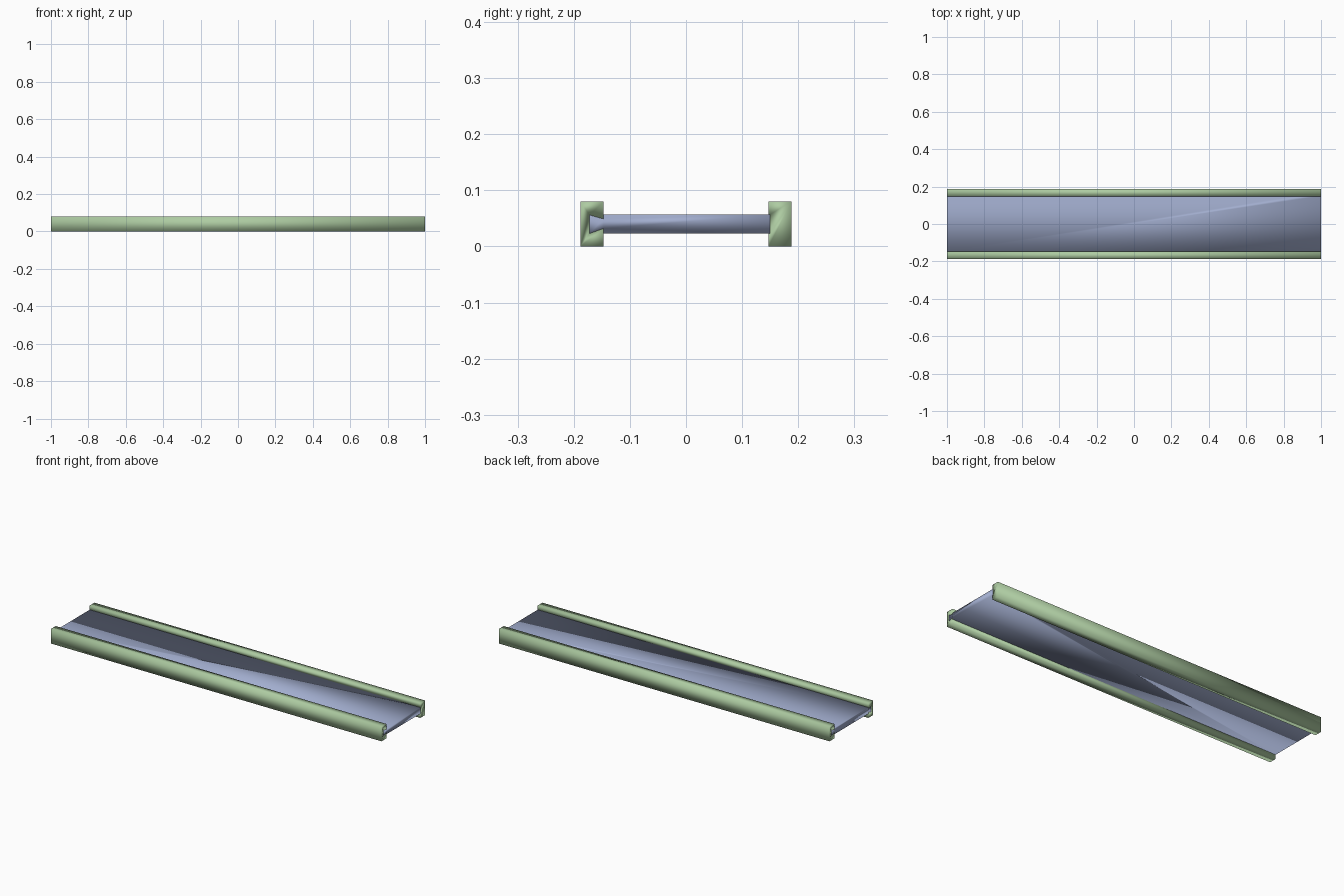
import bpy, bmesh

if "Cube" in bpy.data.objects:
    bpy.data.objects.remove(bpy.data.objects["Cube"])

def material(name, color):
    m = bpy.data.materials.new(name)
    m.diffuse_color = color
    m.use_nodes = True
    m.node_tree.nodes["Principled BSDF"].inputs["Base Color"].default_value = m.diffuse_color
    return m

GREEN = material("rail_green", (0.42, 0.60, 0.36, 1))
BLUE = material("panel_blue", (0.36, 0.42, 0.62, 1))

def prism(name, profile, x0, x1, mat=None):
    """Extrude a (y, z) profile along x."""
    bm = bmesh.new()
    face = bm.faces.new([bm.verts.new((x0, y, z)) for y, z in profile])
    ext = bmesh.ops.extrude_face_region(bm, geom=[face])["geom"]
    bmesh.ops.translate(bm, vec=(x1 - x0, 0, 0),
                        verts=[v for v in ext if isinstance(v, bmesh.types.BMVert)])
    bmesh.ops.recalc_face_normals(bm, faces=bm.faces)
    mesh = bpy.data.meshes.new(name)
    bm.to_mesh(mesh)
    bm.free()
    ob = bpy.data.objects.new(name, mesh)
    bpy.context.collection.objects.link(ob)
    if mat:
        mesh.materials.append(mat)
    return ob

def boolean(ob, other, operation):
    mod = ob.modifiers.new(operation.lower(), "BOOLEAN")
    mod.object, mod.operation, mod.solver = other, operation, "EXACT"
    bpy.context.view_layer.objects.active = ob
    bpy.ops.object.modifier_apply(modifier=mod.name)
    bpy.data.objects.remove(other)

IN, OUT, TIP, TOP = 0.147, 0.188, 0.172, 0.08   # rail faces, tail tip, rail height
LO, HI = 0.023, 0.057                            # panel underside and top
STOP = 0.84                                      # end of the stopped dovetail

def box(y0, y1, z0, z1):
    return [(y0, z0), (y1, z0), (y1, z1), (y0, z1)]

def tail(side, root=IN):
    return [(side * root, 0.032), (side * TIP, LO), (side * TIP, HI - 0.001), (side * root, 0.049)]

# panel: through dovetail at the front, stopped dovetail at the back
left_edge = tail(-1)
body = [(-IN, LO)] + left_edge + [(-IN, HI), (0.15, HI), (0.15, LO)]
panel = prism("panel", body, -1, 1, BLUE)
boolean(panel, prism("tail_cut_back", [(IN, LO - 0.01), (0.2, LO - 0.01), (0.2, HI + 0.01), (IN, HI + 0.01)],
                     -1.1, STOP), "DIFFERENCE")
boolean(panel, prism("back_tail", [(0.14, 0.032)] + tail(1) + [(0.14, 0.049)], -1, STOP), "UNION")

# rails with matching dovetail grooves
for side, name, end in ((-1, "front_rail", 1.1), (1, "back_rail", STOP)):
    rail = prism(name, box(side * IN, side * OUT, 0, TOP), -1, 1, GREEN)
    groove = [(side * 0.14, 0.032)] + tail(side) + [(side * 0.14, 0.049)]
    boolean(rail, prism("groove_cut", groove, -1.1, end), "DIFFERENCE")
    if side > 0:
        # shallow housing for the square panel end
        boolean(rail, prism("housing_cut", box(0.14, 0.15, LO, HI), STOP, 1.1), "DIFFERENCE")

for ob in bpy.context.collection.objects:
    for p in ob.data.polygons:
        p.use_smooth = True
